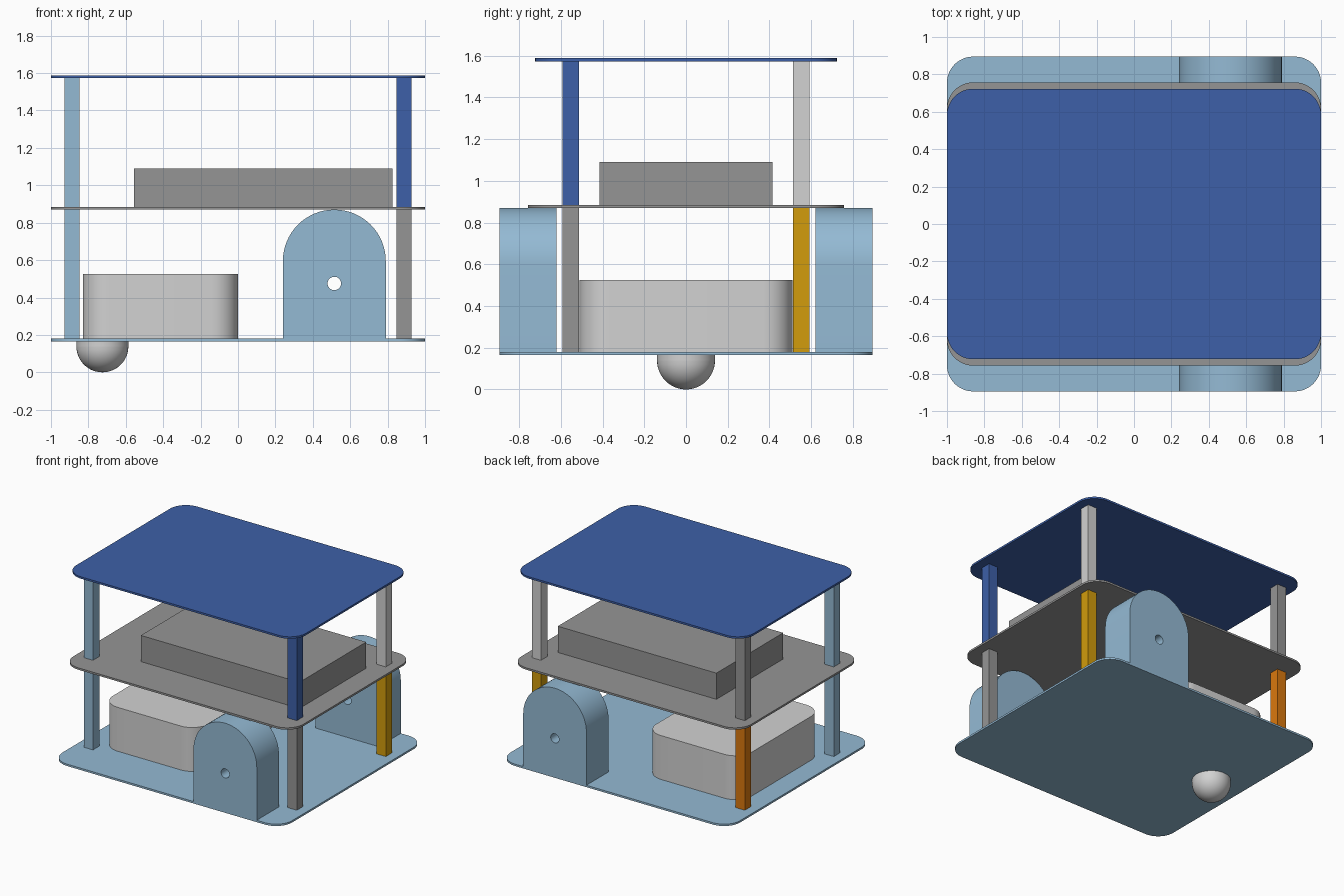
import bpy
import bmesh
from math import cos, sin, pi, radians
from mathutils import Matrix

if "Cube" in bpy.data.objects:
    bpy.data.objects.remove(bpy.data.objects["Cube"], do_unlink=True)


def material(name, rgb):
    """Make a flat material from 0-255 display values."""
    lin = [((c / 255 + 0.055) / 1.055) ** 2.4 for c in rgb] + [1]
    m = bpy.data.materials.new(name)
    m.use_nodes = True
    m.diffuse_color = lin
    bsdf = next(n for n in m.node_tree.nodes if n.type == 'BSDF_PRINCIPLED')
    bsdf.inputs["Base Color"].default_value = lin
    return m


SKY = material("light blue", (148, 186, 212))
BLUE = material("deep blue", (61, 96, 168))
GREY = material("mid grey", (149, 149, 149))
PALE = material("pale grey", (210, 210, 210))
GOLD = material("gold", (210, 156, 12))
ORANGE = material("orange", (218, 120, 14))


def smooth(obj):
    bpy.ops.object.select_all(action='DESELECT')
    obj.select_set(True)
    bpy.context.view_layer.objects.active = obj
    bpy.ops.object.shade_smooth_by_angle(angle=radians(30))


def finish(bm, name, mat, shade=True):
    bmesh.ops.recalc_face_normals(bm, faces=bm.faces)
    mesh = bpy.data.meshes.new(name)
    bm.to_mesh(mesh)
    bm.free()
    obj = bpy.data.objects.new(name, mesh)
    bpy.context.collection.objects.link(obj)
    mesh.materials.append(mat)
    if shade:
        smooth(obj)
    return obj


def prism(name, points, direction, mat):
    """Extrude a closed outline along a direction."""
    bm = bmesh.new()
    face = bm.faces.new([bm.verts.new(p) for p in points])
    new = bmesh.ops.extrude_face_region(bm, geom=[face])["geom"]
    verts = [v for v in new if isinstance(v, bmesh.types.BMVert)]
    bmesh.ops.translate(bm, vec=direction, verts=verts)
    return finish(bm, name, mat)


def rounded_slab(name, x0, x1, half_y, z0, z1, r, mat, steps=12):
    """Slab with rounded vertical corners."""
    corners = [(x1 - r, half_y - r), (x0 + r, half_y - r),
               (x0 + r, r - half_y), (x1 - r, r - half_y)]
    pts = []
    for q, (cx, cy) in enumerate(corners):
        for i in range(steps + 1):
            a = (q + i / steps) * pi / 2
            pts.append((cx + r * cos(a), cy + r * sin(a), z0))
    return prism(name, pts, (0, 0, z1 - z0), mat)


def box(name, centre, size, mat):
    bm = bmesh.new()
    bmesh.ops.create_cube(
        bm, size=1, matrix=Matrix.Translation(centre) @ Matrix.Diagonal((*size, 1)))
    return finish(bm, name, mat, shade=False)


# Three rounded decks
BASE, MID, TOP = (0.165, 0.18), (0.87, 0.885), (1.573, 1.588)
rounded_slab("base_deck", -1, 1, 0.895, *BASE, 0.14, SKY)
rounded_slab("middle_deck", -1, 1, 0.757, *MID, 0.14, GREY)
rounded_slab("top_deck", -1, 1, 0.723, *TOP, 0.14, BLUE)

# Square posts: lower and upper colour at each corner
posts = {
    "front_left": (1, -1, GREY, BLUE),
    "back_left": (1, 1, GOLD, PALE),
    "front_right": (-1, -1, SKY, SKY),
    "back_right": (-1, 1, ORANGE, GREY),
}
for corner, (sx, sy, low, high) in posts.items():
    for level, z0, z1, mat in (("lower", BASE[1], MID[0], low),
                               ("upper", MID[1], TOP[0], high)):
        box(f"{level}_post_{corner}", (sx * 0.887, sy * 0.553, (z0 + z1) / 2),
            (0.08, 0.08, z1 - z0), mat)

# Rounded battery pack and controller box
rounded_slab("battery_pack", -0.83, 0, 0.51, BASE[1], 0.525, 0.14, PALE)
box("controller_box", (0.135, 0, 0.988), (1.38, 0.83, 0.206), GREY)

# Arched wheel motors with a shaft hole
MX, R, ARCH_Z = 0.515, 0.275, 0.595
for side, y in (("right", -0.895), ("left", 0.62)):
    outline = [(MX + R * cos(i * pi / 32), y, ARCH_Z + R * sin(i * pi / 32))
               for i in range(33)]
    outline += [(MX - R, y, BASE[1]), (MX + R, y, BASE[1])]
    motor = prism(f"motor_{'front' if y < 0 else 'back'}", outline,
                  (0, 0.275, 0), SKY)
    hole = [(MX + 0.036 * cos(i * pi / 16), y - 0.1, 0.475 + 0.036 * sin(i * pi / 16))
            for i in range(32)]
    cutter = prism("shaft_cutter", hole, (0, 0.5, 0), SKY)
    cutter.hide_render = True
    cut = motor.modifiers.new("shaft_hole", 'BOOLEAN')
    cut.operation = 'DIFFERENCE'
    cut.solver = 'EXACT'
    cut.object = cutter
    bpy.ops.object.select_all(action='DESELECT')
    motor.select_set(True)
    bpy.context.view_layer.objects.active = motor
    bpy.ops.object.modifier_apply(modifier=cut.name)
    bpy.data.objects.remove(cutter, do_unlink=True)
    smooth(motor)

# Ball caster: hemisphere with a short collar up to the base deck
bm = bmesh.new()
CR = 0.139
bmesh.ops.create_uvsphere(bm, u_segments=48, v_segments=24, radius=CR)
bmesh.ops.bisect_plane(bm, geom=bm.verts[:] + bm.edges[:] + bm.faces[:],
                       plane_co=(0, 0, 0), plane_no=(0, 0, 1), clear_outer=True)
rim = [e for e in bm.edges if e.is_boundary]
new = bmesh.ops.extrude_edge_only(bm, edges=rim)["geom"]
bmesh.ops.translate(bm, vec=(0, 0, BASE[0] - CR),
                    verts=[v for v in new if isinstance(v, bmesh.types.BMVert)])
bmesh.ops.holes_fill(bm, edges=[e for e in bm.edges if e.is_boundary])
bmesh.ops.translate(bm, vec=(-0.725, 0, CR), verts=bm.verts)
finish(bm, "ball_caster", PALE)
